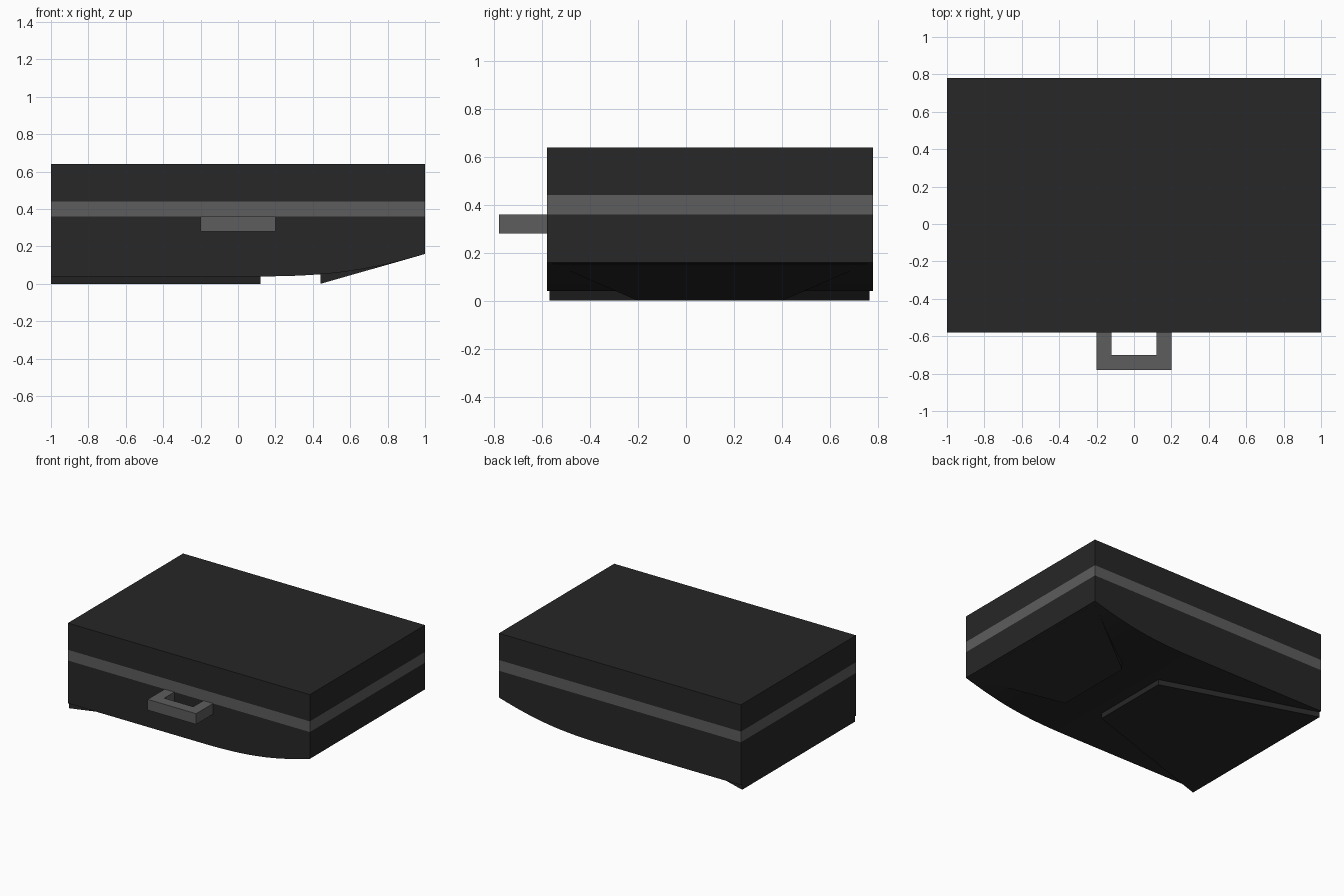
import bpy, bmesh
from mathutils import Vector

if "Cube" in bpy.data.objects:
    bpy.data.objects.remove(bpy.data.objects["Cube"])


def material(name, v):
    m = bpy.data.materials.new(name)
    m.diffuse_color = (v, v, v, 1)
    m.use_nodes = True
    m.node_tree.nodes["Principled BSDF"].inputs["Base Color"].default_value = m.diffuse_color
    return m


DARK = material("dark_shell", 0.02)
GREY = material("grey_trim", 0.11)


def prism(name, points, offset, mats, bands=()):
    """Extrude a closed outline by an offset; faces between the two band heights get the second material."""
    bm = bmesh.new()
    face = bm.faces.new([bm.verts.new(p) for p in points])
    ext = bmesh.ops.extrude_face_region(bm, geom=[face], use_keep_orig=True)
    moved = [e for e in ext["geom"] if isinstance(e, bmesh.types.BMVert)]
    bmesh.ops.translate(bm, verts=moved, vec=offset)
    for z in bands:
        geom = bm.verts[:] + bm.edges[:] + bm.faces[:]
        bmesh.ops.bisect_plane(bm, geom=geom, plane_co=(0, 0, z), plane_no=(0, 0, 1))
    bmesh.ops.recalc_face_normals(bm, faces=bm.faces[:])
    if bands:
        for f in bm.faces:
            zs = [v.co.z for v in f.verts]
            if min(zs) > bands[0] - 1e-4 and max(zs) < bands[1] + 1e-4:
                f.material_index = 1
    me = bpy.data.meshes.new(name)
    bm.to_mesh(me)
    bm.free()
    for m in mats:
        me.materials.append(m)
    ob = bpy.data.objects.new(name, me)
    bpy.context.collection.objects.link(ob)
    return ob


def bezier(a, b, c, d, n):
    a, b, c, d = map(Vector, (a, b, c, d))
    for i in range(n + 1):
        t = i / n
        u = 1 - t
        yield a * u**3 + b * 3 * u * u * t + c * 3 * u * t * t + d * t**3


FRONT, BACK = -0.58, 0.78

# Case: side profile with an upswept underside, and a flush grey band all round
sweep = bezier((0.12, 0.04), (0.5, 0.04), (0.71, 0.075), (1, 0.16), 16)
outline = [(-1, 0.64), (-1, 0.04)] + [tuple(p) for p in sweep] + [(1, 0.64)]
prism("case_body", [(x, FRONT, z) for x, z in outline], (0, BACK - FRONT, 0),
      [DARK, GREY], (0.36, 0.44))

# Flat tapered foot plate under the left half
prism("foot_plate", [(-1, -0.57, 0), (0.12, -0.2, 0), (0.12, 0.4, 0), (-1, 0.765, 0)],
      (0, 0, 0.04), [DARK])

# Sloping foot wedge that merges into the upswept end
prism("foot_wedge", [(0.44, -0.2, 0), (0.98, -0.555, 0.154), (0.98, 0.755, 0.154), (0.44, 0.4, 0)],
      (0, 0, 0.06), [DARK])

# U-shaped carrying handle on the front
half = [(0.12, FRONT), (0.2, FRONT), (0.2, -0.78)]
inner = [(0.12, -0.7)]
u_shape = half + [(-x, y) for x, y in reversed(half)] + [(-0.12, -0.7)] + inner
prism("handle", [(x, y, 0.28) for x, y in u_shape], (0, 0, 0.08), [GREY])

# Smooth the swept underside, keep all other edges crisp
bpy.ops.object.select_all(action='DESELECT')
body = bpy.data.objects["case_body"]
body.select_set(True)
bpy.context.view_layer.objects.active = body
bpy.ops.object.shade_smooth_by_angle()
